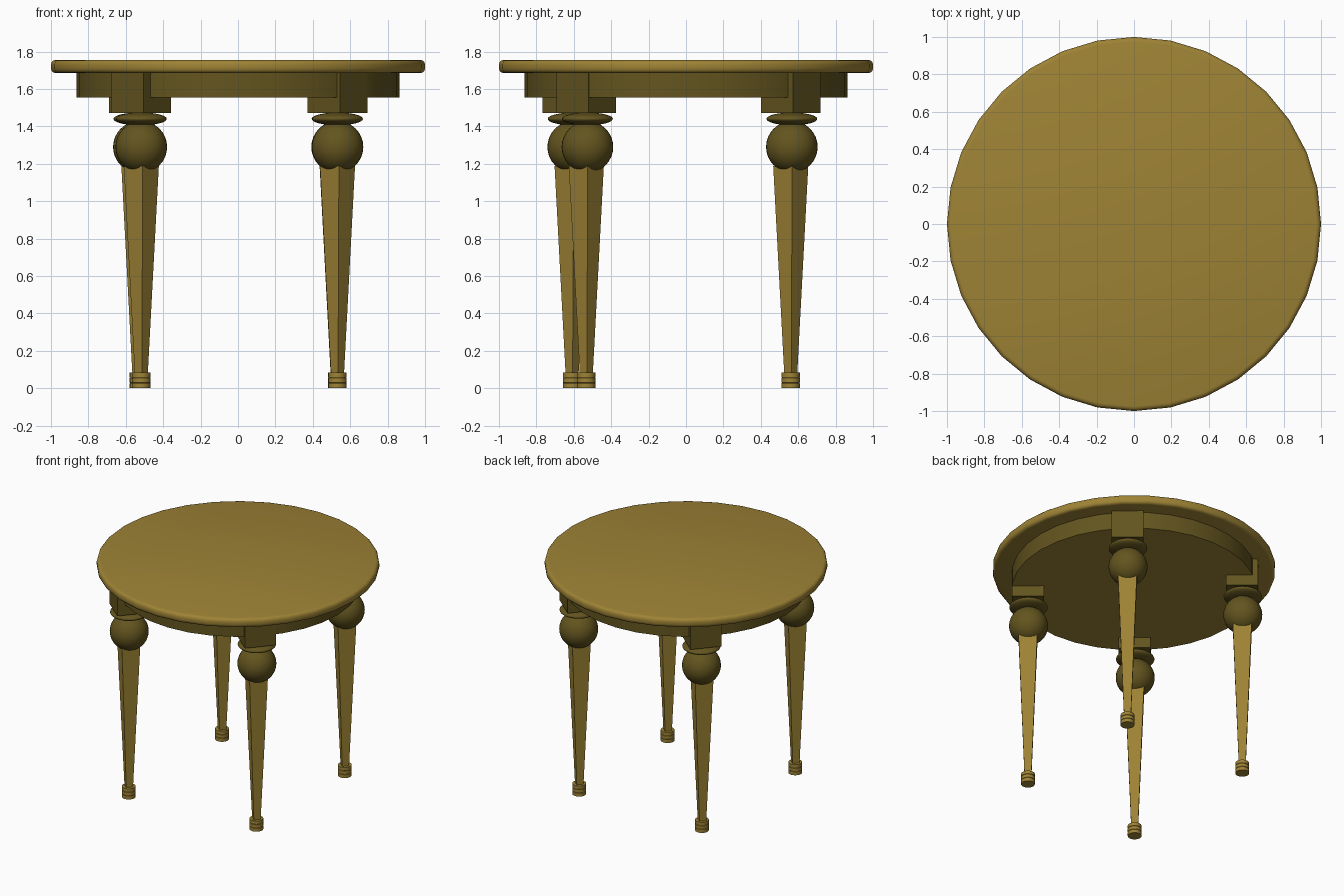
import bpy, bmesh, math
from mathutils import Matrix

if "Cube" in bpy.data.objects:
    bpy.data.objects.remove(bpy.data.objects["Cube"])


def material(name, colour):
    m = bpy.data.materials.new(name)
    m.diffuse_color = (*colour, 1)
    m.use_nodes = True
    m.node_tree.nodes["Principled BSDF"].inputs["Base Color"].default_value = m.diffuse_color
    return m


light_wood = material("golden brown wood", (0.342, 0.227, 0.036))
dark_wood = material("dark brown wood", (0.125, 0.09, 0.0135))


def lathe(name, mat, profile, sides, at=(0, 0, 0), turn=0.0, smooth=None):
    """Spin a (radius, z) profile, closed by caps, around a vertical axis."""
    bm = bmesh.new()
    rings = []
    for r, z in profile:
        rings.append([bm.verts.new((r * math.cos(turn + 2 * math.pi * i / sides),
                                    r * math.sin(turn + 2 * math.pi * i / sides), z))
                      for i in range(sides)])
    for a, b in zip(rings, rings[1:]):
        for i in range(sides):
            j = (i + 1) % sides
            bm.faces.new((a[i], a[j], b[j], b[i]))
    bm.faces.new(rings[0][::-1])
    bm.faces.new(rings[-1])
    return finish(name, mat, bm, at, smooth)


def ball(name, mat, rx, rz, at):
    bm = bmesh.new()
    bmesh.ops.create_uvsphere(bm, u_segments=32, v_segments=16, radius=1,
                              matrix=Matrix.Diagonal((rx, rx, rz, 1)))
    return finish(name, mat, bm, at, 60)


def finish(name, mat, bm, at, smooth):
    me = bpy.data.meshes.new(name)
    bm.to_mesh(me)
    bm.free()
    me.materials.append(mat)
    ob = bpy.data.objects.new(name, me)
    ob.location = at
    bpy.context.collection.objects.link(ob)
    if smooth:
        bpy.ops.object.select_all(action='DESELECT')
        ob.select_set(True)
        bpy.context.view_layer.objects.active = ob
        bpy.ops.object.shade_smooth_by_angle(angle=math.radians(smooth))
    return ob


# Round top with a softened rim
Z0, Z1, R = 1.685, 1.755, 0.025
rim = [(1 - R + R * math.cos(math.radians(a)), Z0 + R + R * math.sin(math.radians(a)))
       for a in (-90, -60, -30, 0)]
rim += [(1 - R + R * math.cos(math.radians(a)), Z1 - R + R * math.sin(math.radians(a)))
        for a in (0, 30, 60, 90)]
lathe("table_top", light_wood, rim, 32, smooth=40)

# Solid round apron below the top: dark wall, light underside
apron = lathe("apron", dark_wood, [(0.864, 1.555), (0.864, 1.69)], 32, smooth=40)
apron.data.materials.append(light_wood)
for face in apron.data.polygons:
    face.material_index = 1 if face.normal.z < -0.5 else 0

# Four legs: square block, collar, ball, tapered square shaft, round foot
legs = {"front_left": (-0.517, -0.609), "front_right": (0.532, -0.533),
        "back_left": (-0.53, 0.56), "back_right": (0.53, 0.56)}
TURN = math.radians(4.5)  # corners point nearly along the axes
foot = [(0.049, 0), (0.049, 0.026), (0.046, 0.028), (0.049, 0.03),
        (0.049, 0.054), (0.046, 0.056), (0.049, 0.058), (0.049, 0.083)]
for side, (x, y) in legs.items():
    at = (x, y, 0)
    lathe(side + "_leg_block", dark_wood, [(0.16, 1.472), (0.16, 1.686)], 4, at, TURN)
    ball(side + "_leg_collar", dark_wood, 0.136, 0.034, (x, y + 0.006, 1.44))
    ball(side + "_leg_ball", dark_wood, 0.138, 0.138, (x, y + 0.006, 1.29))
    lathe(side + "_leg_shaft", light_wood, [(0.034, 0.06), (0.094, 1.188)], 4, at, TURN)
    lathe(side + "_foot", light_wood, foot, 20, at, 0, 30)
